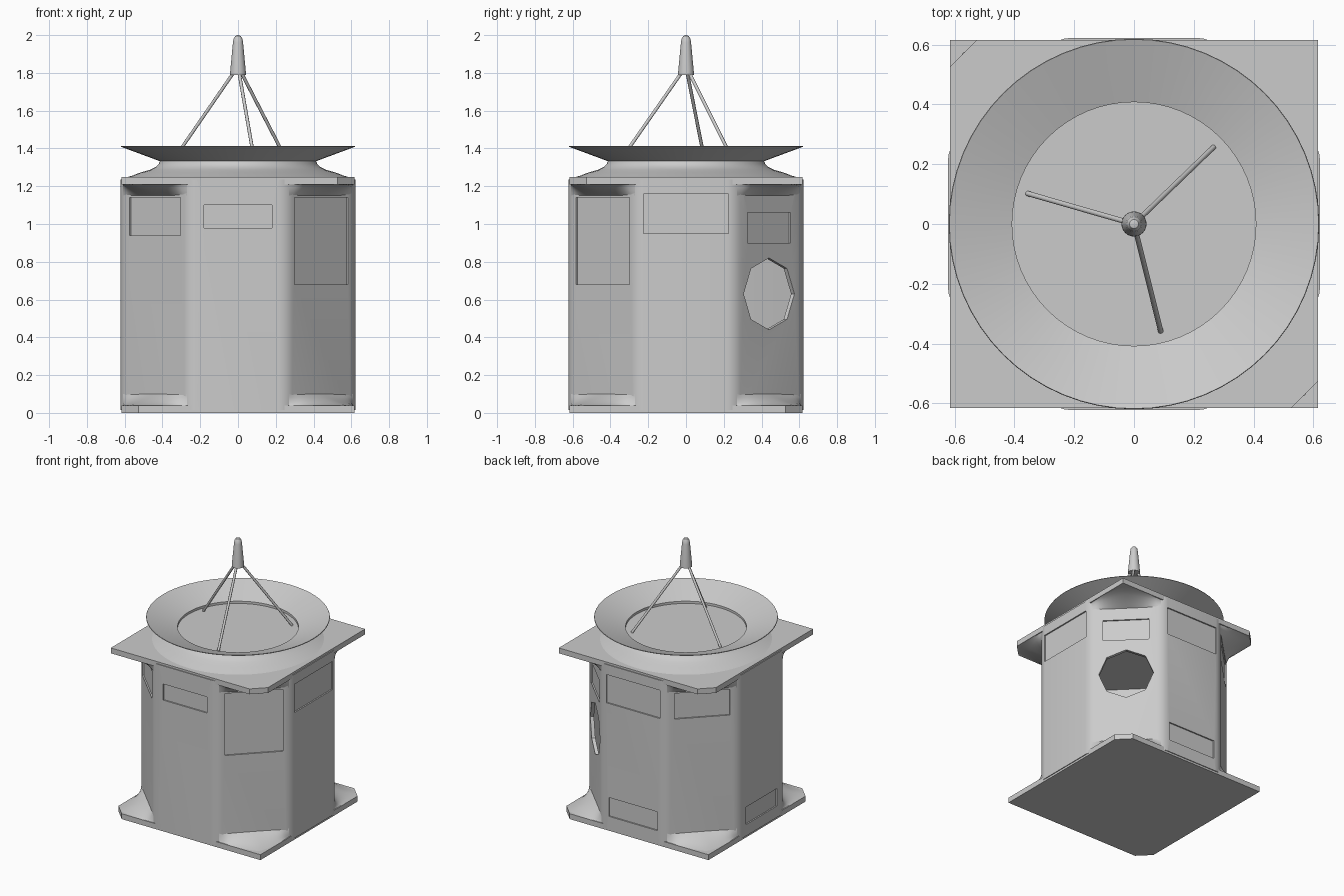
import bpy, bmesh, math
from mathutils import Matrix, Vector

if "Cube" in bpy.data.objects:
    bpy.data.objects.remove(bpy.data.objects["Cube"], do_unlink=True)

GREY = bpy.data.materials.new("light_grey")
GREY.use_nodes = True
GREY.diffuse_color = (0.6, 0.6, 0.6, 1)
GREY.node_tree.nodes["Principled BSDF"].inputs["Base Color"].default_value = (0.6, 0.6, 0.6, 1)

APO = 0.622       # centre to flat side of the octagonal body
HALF = 0.616      # half width of the end plates
TOP = 1.25        # upper face of the top plate
THICK = 0.04


def activate(ob):
    bpy.ops.object.select_all(action='DESELECT')
    ob.select_set(True)
    bpy.context.view_layer.objects.active = ob


def make(name, bm, smooth=None):
    bmesh.ops.recalc_face_normals(bm, faces=bm.faces)
    me = bpy.data.meshes.new(name)
    bm.to_mesh(me)
    bm.free()
    ob = bpy.data.objects.new(name, me)
    bpy.context.collection.objects.link(ob)
    me.materials.append(GREY)
    if smooth:
        activate(ob)
        bpy.ops.object.shade_smooth_by_angle(angle=math.radians(smooth))
    return ob


def prism(bm, pts, z0, z1, caps=True):
    low = [bm.verts.new((x, y, z0)) for x, y in pts]
    high = [bm.verts.new((x, y, z1)) for x, y in pts]
    n = len(pts)
    for i in range(n):
        j = (i + 1) % n
        bm.faces.new((low[i], low[j], high[j], high[i]))
    if caps:
        bm.faces.new(low[::-1])
        bm.faces.new(high)


def lathe(name, profile, steps=64, smooth=30):
    bm = bmesh.new()
    vs = [bm.verts.new((r, 0, z)) for r, z in profile]
    es = [bm.edges.new(p) for p in zip(vs, vs[1:])]
    bmesh.ops.spin(bm, geom=vs + es, axis=(0, 0, 1), cent=(0, 0, 0),
                   angle=math.tau, steps=steps, use_duplicate=False)
    bmesh.ops.remove_doubles(bm, verts=bm.verts, dist=1e-4)
    return make(name, bm, smooth)


# End plates, each with two opposite corners clipped
def plate(name, z0, flip):
    c = HALF - 0.09
    pts = [(-HALF, -HALF), (c, -HALF), (HALF, -c), (HALF, HALF), (-c, HALF), (-HALF, c)]
    bm = bmesh.new()
    prism(bm, [(x * flip, y) for x, y in pts], z0, z0 + THICK)
    make(name, bm)


plate("bottom_plate", 0, -1)
plate("top_plate", TOP - THICK, 1)

# Hollow octagonal body with rounded upright edges
R = APO / math.cos(math.pi / 8)
octagon = [(R * math.cos((i + 0.5) * math.pi / 4), R * math.sin((i + 0.5) * math.pi / 4))
           for i in range(8)]
bm = bmesh.new()
prism(bm, octagon, 0.015, TOP - 0.015, caps=False)
upright = [e for e in bm.edges if abs(e.verts[0].co.z - e.verts[1].co.z) > 0.5]
bmesh.ops.bevel(bm, geom=upright, offset=0.04, segments=4, profile=0.5, affect='EDGES')
body = make("octagonal_body", bm, 30)

# Recessed hatches: direction of the side, half width, bottom, top
hatches = [
    (-90, 0.18, 0.98, 1.10), (0, 0.225, 0.95, 1.16),
    (-135, 0.19, 0.94, 1.14), (-45, 0.20, 0.68, 1.14),
    (45, 0.16, 0.90, 1.06), (135, 0.19, 0.95, 1.14),
    (90, 0.22, 0.95, 1.16), (90, 0.20, 0.11, 0.25),
    (180, 0.18, 0.10, 0.23),
]
bm = bmesh.new()
for deg, half, z0, z1 in hatches:
    place = (Matrix.Rotation(math.radians(deg), 4, 'Z')
             @ Matrix.Translation((APO + 0.02, 0, (z0 + z1) / 2))
             @ Matrix.Diagonal((0.06, 2 * half, z1 - z0, 1)))
    bmesh.ops.create_cube(bm, size=1, matrix=place)
# Eight-sided port opening into the hollow body
bmesh.ops.create_cone(
    bm, cap_ends=True, segments=8, radius1=0.19, radius2=0.19, depth=0.2,
    matrix=Matrix.Rotation(math.radians(45), 4, 'Z')
    @ Matrix.Translation((APO, 0, 0.63)) @ Matrix.Rotation(math.pi / 2, 4, 'Y'))
cutter = make("hatch_cutter", bm)
cutter.hide_render = True

wall = body.modifiers.new("wall", 'SOLIDIFY')
wall.thickness = 0.025
wall.offset = -1
cut = body.modifiers.new("hatches", 'BOOLEAN')
cut.operation = 'DIFFERENCE'
cut.solver = 'EXACT'
cut.object = cutter
activate(body)
for m in ("wall", "hatches"):
    bpy.ops.object.modifier_apply(modifier=m)
bpy.data.objects.remove(cutter, do_unlink=True)
bpy.ops.object.shade_smooth_by_angle(angle=math.radians(25))


# Concave flares from the slanted sides out to the plate corners
def flares(name, upside_down):
    bm = bmesh.new()
    nu, nv = 16, 5
    for k in range(4):
        rot = Matrix.Rotation(math.radians(45 + 90 * k), 4, 'Z')
        rows = []
        for j in range(nv + 1):
            v = j / nv
            row = []
            for i in range(nu + 1):
                u = 2 * i / nu - 1
                reach = 0.19 * (1 - abs(u) ** 1.4)
                z = THICK + 0.06 * (1 - v) ** 1.5
                co = rot @ Vector((APO - 0.002 + reach * v, 0.24 * u, z))
                if upside_down:
                    co.z = TOP - co.z
                row.append(bm.verts.new(co))
            rows.append(row)
        for a, b in zip(rows, rows[1:]):
            for i in range(nu):
                bm.faces.new((a[i], a[i + 1], b[i + 1], b[i]))
    make(name, bm, 50)


flares("bottom_corner_flares", False)
flares("top_corner_flares", True)

# Curved collar, wide dish and its sunken floor
lathe("dish_collar", [(0.58, 1.25), (0.56, 1.256), (0.515, 1.273), (0.465, 1.287),
                      (0.435, 1.303), (0.42, 1.318), (0.412, 1.335)])
lathe("dish", [(0, 1.32), (0.408, 1.32), (0.408, 1.337), (0.618, 1.413),
               (0.62, 1.409), (0.412, 1.332)])

# Feed horn with a rounded tip
lathe("feed_horn", [(0, 1.79), (0.042, 1.79), (0.041, 1.81), (0.027, 1.96), (0.024, 1.98),
                    (0.015, 1.995), (0, 2.0)], 24, 40)

# Three thin struts holding the horn above the dish
for n, deg in enumerate((164, 44, -76)):
    a = math.radians(deg)
    out = Vector((math.cos(a), math.sin(a), 0))
    foot = out * 0.37 + Vector((0, 0, 1.32))
    head = out * 0.018 + Vector((0, 0, 1.81))
    axis = head - foot
    bm = bmesh.new()
    bmesh.ops.create_cone(
        bm, cap_ends=True, segments=10, radius1=0.009, radius2=0.009, depth=axis.length,
        matrix=Matrix.Translation((foot + head) / 2)
        @ axis.to_track_quat('Z', 'Y').to_matrix().to_4x4())
    make("strut_%d" % (n + 1), bm, 45)
